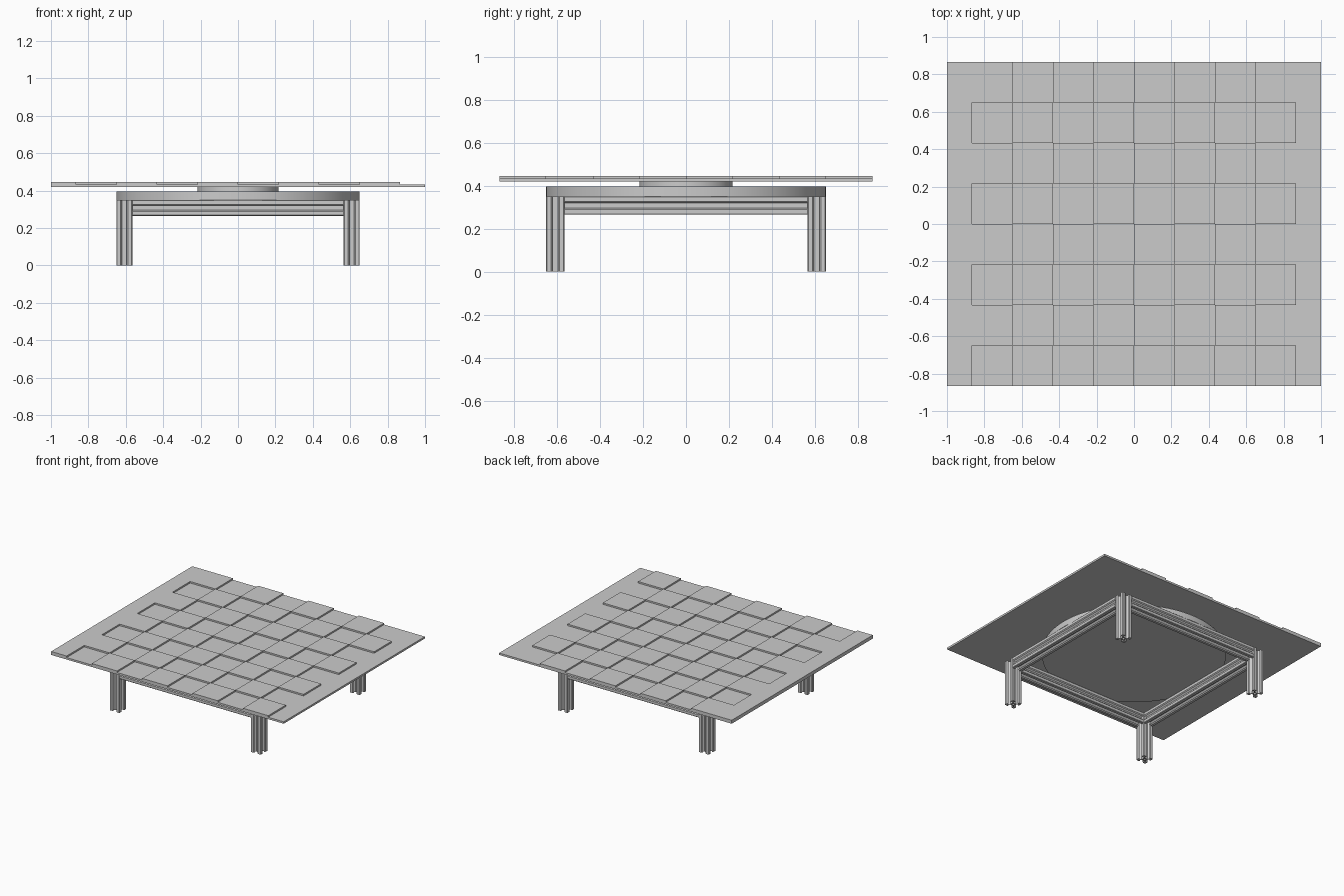
import bpy, bmesh, math
from mathutils import Matrix, Vector

cube = bpy.data.objects.get("Cube")
if cube:
    bpy.data.objects.remove(cube, do_unlink=True)

# One plain grey for everything
GREY = (0.6, 0.6, 0.6, 1)
grey = bpy.data.materials.new("plain_grey")
grey.use_nodes = True
grey.diffuse_color = GREY
grey.node_tree.nodes["Principled BSDF"].inputs["Base Color"].default_value = GREY

HALF_X, HALF_Y = 1.0, 0.867     # board
TILE = HALF_Y / 4               # eight tiles across
Z_FRAME, Z_DISC, Z_BOARD, Z_LOW, Z_TOP = 0.35, 0.395, 0.418, 0.433, 0.445
BAR, OUTER = 0.085, 0.65        # bar width, frame half width
MID = OUTER - BAR / 2


def add_box(bm, lo, hi):
    lo, hi = Vector(lo), Vector(hi)
    m = Matrix.Translation((lo + hi) / 2) @ Matrix.Diagonal((*(hi - lo), 1))
    bmesh.ops.create_cube(bm, size=1, matrix=m)


def finish(bm, name):
    me = bpy.data.meshes.new(name)
    bm.to_mesh(me)
    bm.free()
    me.materials.append(grey)
    ob = bpy.data.objects.new(name, me)
    bpy.context.collection.objects.link(ob)
    return ob


def disc(name, radius, z0, z1):
    bpy.ops.mesh.primitive_cylinder_add(vertices=96, radius=radius, depth=z1 - z0,
                                        location=(0, 0, (z0 + z1) / 2))
    ob = bpy.context.object
    ob.name = name
    ob.data.materials.append(grey)
    bpy.ops.object.shade_smooth_by_angle(angle=math.radians(30))


def slotted_bar(length):
    """Square bar with a V-shaped slot in each side and a bore, along z."""
    side = [(3.9, 2.84), (6.56, 5.5), (8.2, 5.5), (8.2, 2.84), (10, 4.58), (10, 9.2)]
    quarter = side + [(y, x) for x, y in reversed(side)]
    outline = []
    for k in range(4):
        c, s = round(math.cos(k * math.pi / 2)), round(math.sin(k * math.pi / 2))
        outline += [(c * x - s * y, s * x + c * y) for x, y in quarter]
    bore = [(2.1 * math.cos(i * math.pi / 8), 2.1 * math.sin(i * math.pi / 8))
            for i in range(16)]
    curve = bpy.data.curves.new("bar_profile", "CURVE")
    curve.dimensions = "2D"
    curve.fill_mode = "BOTH"
    curve.extrude = length / 2
    for loop in (outline, bore):
        spline = curve.splines.new("POLY")
        spline.points.add(len(loop) - 1)
        for p, (x, y) in zip(spline.points, loop):
            p.co = (x * BAR / 20, y * BAR / 20, 0, 1)
        spline.use_cyclic_u = True
    helper = bpy.data.objects.new("bar_profile", curve)
    bpy.context.collection.objects.link(helper)
    bpy.context.view_layer.update()
    me = bpy.data.meshes.new_from_object(helper.evaluated_get(
        bpy.context.evaluated_depsgraph_get()))
    bpy.data.objects.remove(helper, do_unlink=True)
    bm = bmesh.new()
    bm.from_mesh(me)
    bmesh.ops.remove_doubles(bm, verts=bm.verts, dist=1e-5)
    bmesh.ops.recalc_face_normals(bm, faces=bm.faces)
    for f in bm.faces:
        f.smooth = False
    bm.to_mesh(me)
    bm.free()
    me.materials.clear()
    me.materials.append(grey)
    return me


def place(name, me, loc, rot=(0, 0, 0)):
    ob = bpy.data.objects.new(name, me)
    ob.location, ob.rotation_euler = loc, rot
    bpy.context.collection.objects.link(ob)


# Legs and rails
leg, rail = slotted_bar(Z_FRAME), slotted_bar(2 * (OUTER - BAR))
leg.name, rail.name = "leg", "rail"
rail_z = Z_FRAME - BAR / 2
for s, fb, lr in ((-1, "front", "right"), (1, "back", "left")):
    place(fb + "_right_leg", leg, (-MID, s * MID, Z_FRAME / 2))
    place(fb + "_left_leg", leg, (MID, s * MID, Z_FRAME / 2))
    place(fb + "_rail", rail, (0, s * MID, rail_z), (0, math.pi / 2, 0))
    place(lr + "_rail", rail, (s * MID, 0, rail_z), (math.pi / 2, 0, 0))

# Round base and hub
disc("round_base", OUTER, Z_FRAME, Z_DISC)
disc("hub", TILE, Z_DISC, Z_BOARD)

# Board slab
bm = bmesh.new()
add_box(bm, (-HALF_X, -HALF_Y, Z_BOARD), (HALF_X, HALF_Y, Z_LOW))
finish(bm, "board")

# Raised margin on one side and the raised half of the checker tiles
bm = bmesh.new()
add_box(bm, (-HALF_X, -HALF_Y, Z_LOW), (-HALF_Y, HALF_Y, Z_TOP))
for row in range(8):
    for col in range(8):
        if (row + col) % 2:
            x, y = -HALF_Y + col * TILE, -HALF_Y + row * TILE
            add_box(bm, (x, y, Z_LOW), (x + TILE, y + TILE, Z_TOP))
finish(bm, "raised_tiles")
